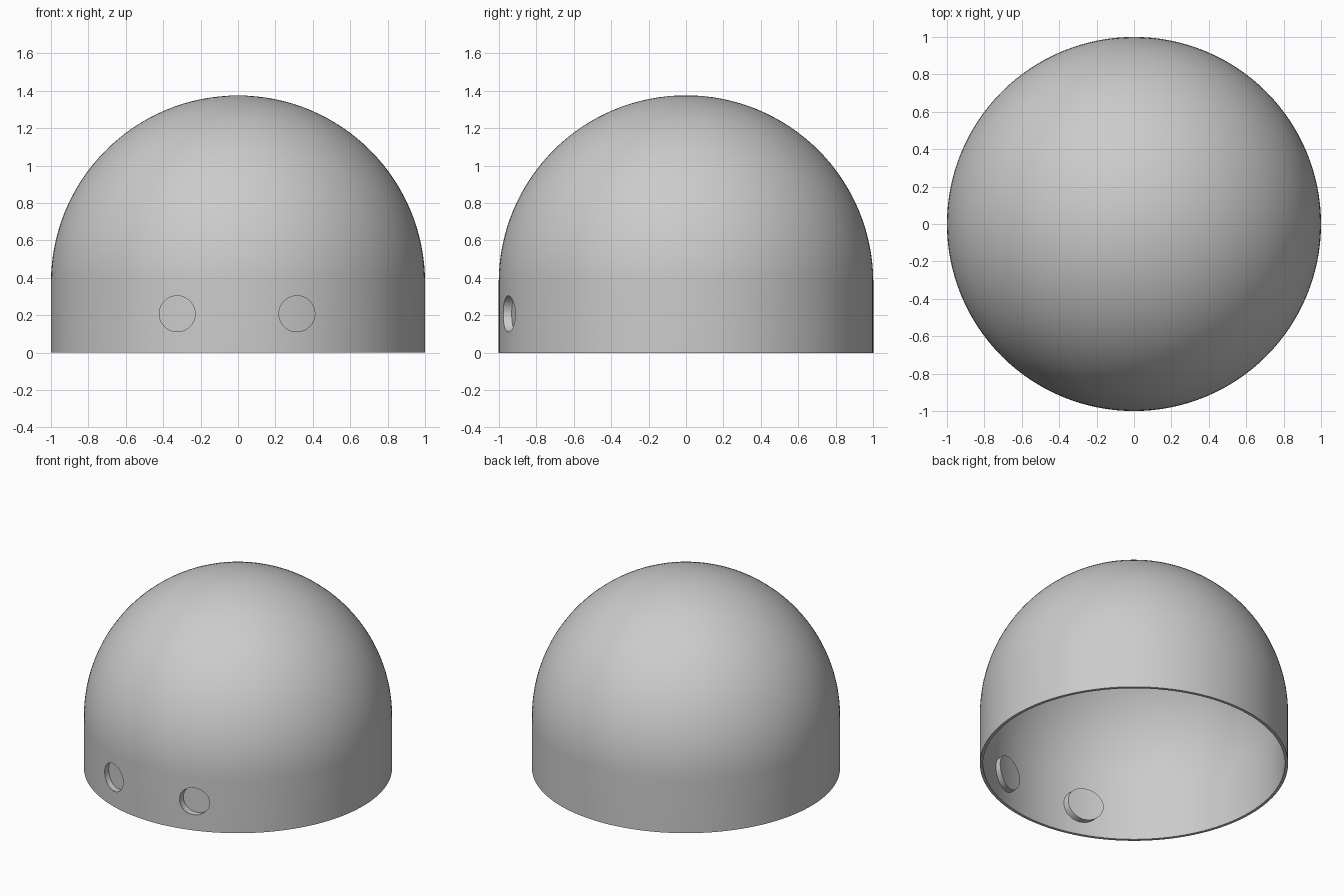
import bpy, bmesh, math
from mathutils import Matrix

if "Cube" in bpy.data.objects:
    bpy.data.objects.remove(bpy.data.objects["Cube"])

RADIUS, WALL, BASE = 1.0, 0.02, 0.375
PORT_R, PORT_Z, DEPTH = 0.096, 0.208, 0.045
PORTS = {"right": -0.325, "left": 0.315}

grey = bpy.data.materials.new("plain grey")
grey.use_nodes = True
colour = (0.6, 0.6, 0.6, 1)
grey.diffuse_color = colour
grey.node_tree.nodes["Principled BSDF"].inputs["Base Color"].default_value = colour


def add_object(name, bm):
    bmesh.ops.recalc_face_normals(bm, faces=bm.faces)
    mesh = bpy.data.meshes.new(name)
    bm.to_mesh(mesh)
    bm.free()
    mesh.materials.append(grey)
    obj = bpy.data.objects.new(name, mesh)
    bpy.context.collection.objects.link(obj)
    return obj


def smooth(obj):
    bpy.ops.object.select_all(action="DESELECT")
    obj.select_set(True)
    bpy.context.view_layer.objects.active = obj
    bpy.ops.object.shade_smooth_by_angle(angle=math.radians(30))


def arc(radius, steps=32):
    angles = [i * math.pi / 2 / steps for i in range(steps + 1)]
    return [(radius * math.cos(a), BASE + radius * math.sin(a)) for a in angles]


# Hollow dome with a straight skirt, spun from its wall section
inner = RADIUS - WALL
profile = [(RADIUS, 0)] + arc(RADIUS) + arc(inner)[::-1] + [(inner, 0)]
bm = bmesh.new()
verts = [bm.verts.new((x, 0, z)) for x, z in profile]
for i, v in enumerate(verts):
    if i != len(arc(RADIUS)):  # no edge along the axis between the two skins
        bm.edges.new((v, verts[(i + 1) % len(verts)]))
bmesh.ops.spin(bm, geom=bm.verts[:] + bm.edges[:], axis=(0, 0, 1), cent=(0, 0, 0),
               angle=math.tau, steps=128, use_merge=True)
bmesh.ops.remove_doubles(bm, verts=bm.verts, dist=1e-5)
shell = add_object("dome_shell", bm)

# Round holes through the front wall
bm = bmesh.new()
for x in PORTS.values():
    bmesh.ops.create_cone(bm, cap_ends=True, segments=64, radius1=PORT_R + 0.001,
                          radius2=PORT_R + 0.001, depth=0.4,
                          matrix=Matrix.Translation((x, -RADIUS, PORT_Z))
                          @ Matrix.Rotation(math.pi / 2, 4, "X"))
cutter = add_object("port_cutter", bm)
cutter.hide_render = True
cut = shell.modifiers.new("ports", "BOOLEAN")
cut.operation, cut.solver, cut.object = "DIFFERENCE", "EXACT", cutter
bpy.context.view_layer.objects.active = shell
bpy.ops.object.modifier_apply(modifier=cut.name)
bpy.data.objects.remove(cutter)
smooth(shell)


# Curved cup closing each hole, sunk behind the outer skin
def add_cup(name, cx, segments=64):
    bm = bmesh.new()

    def point(r, offset, a):
        x = cx + r * math.cos(a)
        return (x, offset - math.sqrt(RADIUS ** 2 - x * x), PORT_Z + r * math.sin(a))

    outer = PORT_R + WALL
    rows = [(PORT_R * k / 4, DEPTH) for k in range(1, 5)]
    rows += [(PORT_R, 0.002), (outer, 0.012)]
    rows += [(outer * k / 4, DEPTH + WALL) for k in range(4, 0, -1)]
    rings = [[bm.verts.new(point(r, d, math.tau * i / segments)) for i in range(segments)]
             for r, d in rows]
    for a, b in zip(rings, rings[1:]):
        for i in range(segments):
            j = (i + 1) % segments
            bm.faces.new((a[i], a[j], b[j], b[i]))
    for ring, d in ((rings[0], DEPTH), (rings[-1], DEPTH + WALL)):
        centre = bm.verts.new(point(0, d, 0))
        for i in range(segments):
            bm.faces.new((centre, ring[i], ring[(i + 1) % segments]))
    smooth(add_object(name, bm))


for side, x in PORTS.items():
    add_cup(side + "_port_cup", x)
